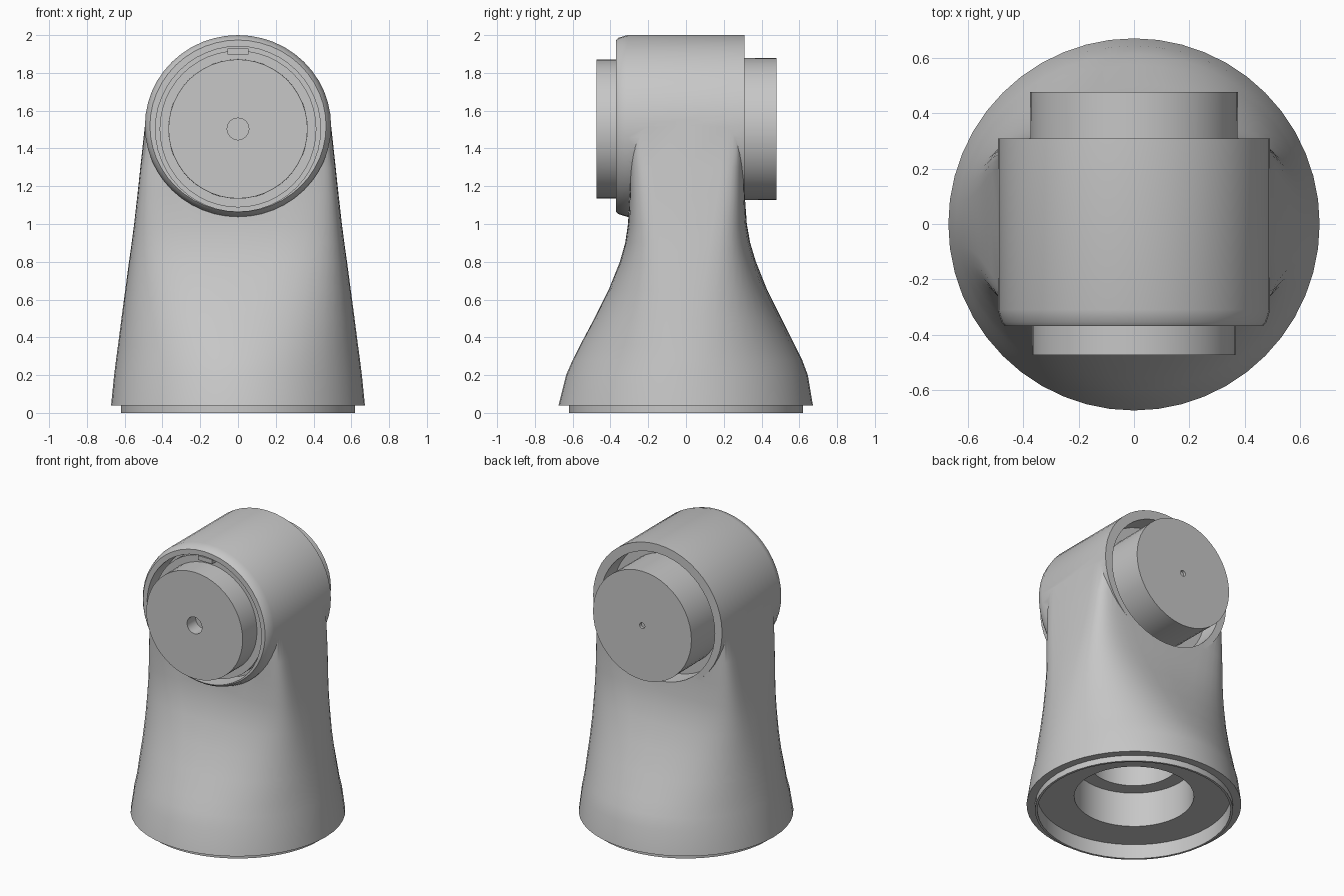
import bpy, bmesh, math
from mathutils import Matrix

if "Cube" in bpy.data.objects:
    bpy.data.objects.remove(bpy.data.objects["Cube"], do_unlink=True)

grey = bpy.data.materials.new("light_grey")
grey.use_nodes = True
COLOUR = (0.57, 0.57, 0.57, 1)
grey.diffuse_color = COLOUR
grey.node_tree.nodes["Principled BSDF"].inputs["Base Color"].default_value = COLOUR

AXIS_Z = 1.503                       # height of the joint axis
ALONG_Y = Matrix.Translation((0, 0, AXIS_Z)) @ Matrix.Rotation(-math.pi / 2, 4, "X")


def loft(name, rings, matrix=Matrix()):
    """Skin a stack of closed rings and cap both ends."""
    bm = bmesh.new()
    loops = [[bm.verts.new(p) for p in ring] for ring in rings]
    for a, b in zip(loops, loops[1:]):
        for i in range(len(a)):
            j = (i + 1) % len(a)
            bm.faces.new((a[i], a[j], b[j], b[i]))
    bm.faces.new(loops[0][::-1])
    bm.faces.new(loops[-1])
    bm.transform(matrix)
    bmesh.ops.recalc_face_normals(bm, faces=bm.faces)
    mesh = bpy.data.meshes.new(name)
    bm.to_mesh(mesh)
    bm.free()
    mesh.materials.append(grey)
    obj = bpy.data.objects.new(name, mesh)
    bpy.context.collection.objects.link(obj)
    return obj


def oval(z, half_x, front, back, power, count=48):
    """Superellipse ring; a higher power gives squarer corners."""
    pts = []
    for i in range(count):
        a = 2 * math.pi * i / count
        c, s = math.cos(a), math.sin(a)
        x = math.copysign(abs(c) ** (2 / power), c) * half_x
        y = math.copysign(abs(s) ** (2 / power), s) * (back if s > 0 else front)
        pts.append((x, y, z))
    return pts


def turned(name, profile, matrix=Matrix(), count=48):
    """Solid of revolution from (height, radius) pairs."""
    return loft(name, [oval(h, r, r, r, 2, count) for h, r in profile], matrix)


def combine(obj, tool, operation):
    mod = obj.modifiers.new(operation.lower(), "BOOLEAN")
    mod.operation, mod.solver, mod.object = operation, "EXACT", tool
    bpy.context.view_layer.objects.active = obj
    bpy.ops.object.modifier_apply(modifier=mod.name)
    bpy.data.objects.remove(tool, do_unlink=True)


# Flared pedestal: round foot blending to a square neck
pedestal = [
    (0.00, 0.62, 0.62, 0.62, 2), (0.04, 0.62, 0.62, 0.62, 2),
    (0.04, 0.672, 0.675, 0.672, 2), (0.20, 0.656, 0.635, 0.645, 2),
    (0.28, 0.646, 0.60, 0.615, 2), (0.36, 0.635, 0.56, 0.575, 2.1),
    (0.50, 0.617, 0.485, 0.505, 2.3), (0.65, 0.597, 0.41, 0.43, 2.7),
    (0.80, 0.577, 0.35, 0.37, 3.4), (0.90, 0.563, 0.322, 0.34, 4.1),
    (1.00, 0.55, 0.307, 0.322, 5), (1.15, 0.533, 0.30, 0.312, 6.5),
    (1.30, 0.517, 0.30, 0.308, 8), (1.53, 0.492, 0.30, 0.307, 10),
]
body = loft("arm_body", [oval(*row) for row in pedestal])

# Horizontal joint housing, slightly wider than tall, merged with the pedestal
housing = turned("joint_housing", [(-0.37, 0.455), (-0.355, 0.468), (-0.31, 0.481),
                                   (0.31, 0.481)],
                 Matrix.Translation((0, 0, 0.016)) @ ALONG_Y @ Matrix.Diagonal((1.025, 1, 1, 1)))
combine(body, housing, "UNION")

# Recesses around the joint drum, front and back
for start, end in ((-0.6, -0.22), (0.17, 0.6)):
    combine(body, turned("recess_cutter", [(start, 0.437), (end, 0.437)], ALONG_Y),
            "DIFFERENCE")

# Stepped hollow in the underside
hollow = [(-0.1, 0.605), (0.1, 0.605), (0.1, 0.375), (0.34, 0.375), (0.34, 0.28), (0.5, 0.28)]
combine(body, turned("hollow_cutter", hollow), "DIFFERENCE")

# Joint drum protruding on both sides, with centre holes
drum = turned("joint_drum", [(-0.475, 0.368), (0.478, 0.376)], ALONG_Y)
for start, end, radius in ((-0.6, -0.38, 0.058), (0.46, 0.6, 0.02)):
    combine(drum, turned("bore_cutter", [(start, radius), (end, radius)], ALONG_Y, 16),
            "DIFFERENCE")

# Thin bearing ring set in the front gap
ring = turned("bearing_ring", [(-0.32, 0.415), (-0.2, 0.415)], ALONG_Y)

# Small key above the front drum
bpy.ops.mesh.primitive_cube_add(size=1, location=(0, -0.31, AXIS_Z + 0.41))
key = bpy.context.object
key.name = "locating_key"
key.scale = (0.11, 0.1, 0.03)
key.data.materials.append(grey)

for obj in (body, drum, ring):
    bpy.ops.object.select_all(action="DESELECT")
    obj.select_set(True)
    bpy.context.view_layer.objects.active = obj
    bpy.ops.object.shade_smooth_by_angle(angle=math.radians(35))
